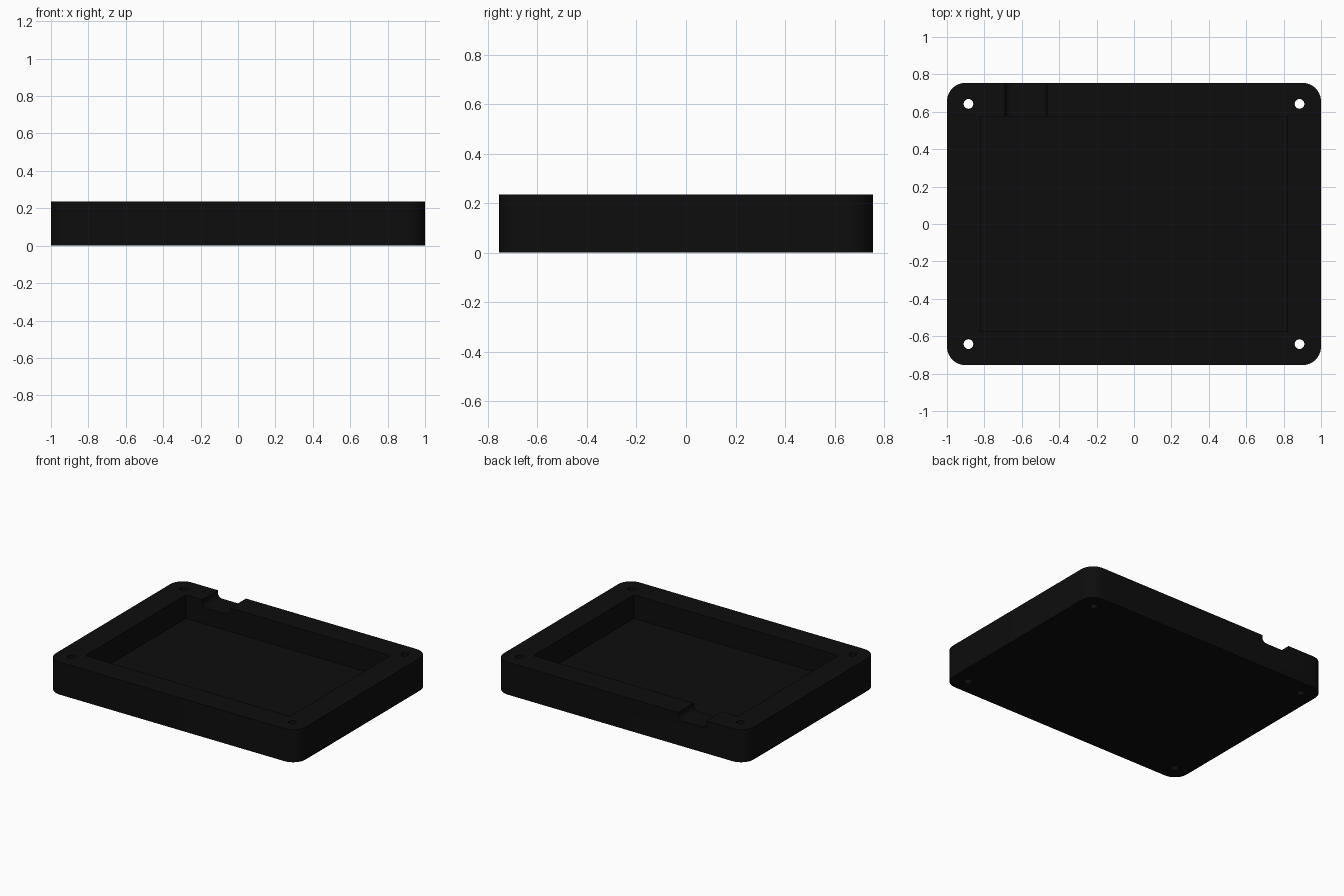
import bpy, bmesh, math

if "Cube" in bpy.data.objects:
    bpy.data.objects.remove(bpy.data.objects["Cube"])

W, D, H = 1.0, 0.755, 0.235      # half width, half depth, height
FLOOR = 0.065                    # floor thickness

black = bpy.data.materials.new("matte black")
black.diffuse_color = (0.004, 0.004, 0.004, 1)
black.use_nodes = True
black.node_tree.nodes["Principled BSDF"].inputs["Base Color"].default_value = black.diffuse_color


def rounded_rect(x0, x1, y0, y1, r, seg=10):
    """Outline of a rectangle with rounded corners."""
    pts = []
    for i, (cx, cy) in enumerate([(x1 - r, y1 - r), (x0 + r, y1 - r),
                                  (x0 + r, y0 + r), (x1 - r, y0 + r)]):
        for k in range(seg + 1):
            a = math.radians(90 * (i + k / seg))
            pts.append((cx + r * math.cos(a), cy + r * math.sin(a)))
    return pts


def prism(name, pts, lo, hi, along_y=False):
    """Extrude a 2D outline along z, or an x-z outline along y."""
    bm = bmesh.new()
    place = (lambda u, v, w: (u, w, v)) if along_y else (lambda u, v, w: (u, v, w))
    face = bm.faces.new([bm.verts.new(place(u, v, lo)) for u, v in pts])
    ext = bmesh.ops.extrude_face_region(bm, geom=[face])
    moved = [g for g in ext["geom"] if isinstance(g, bmesh.types.BMVert)]
    bmesh.ops.translate(bm, verts=moved, vec=place(0, 0, hi - lo))
    bmesh.ops.recalc_face_normals(bm, faces=bm.faces[:])
    mesh = bpy.data.meshes.new(name)
    bm.to_mesh(mesh)
    bm.free()
    mesh.materials.append(black)
    ob = bpy.data.objects.new(name, mesh)
    bpy.context.collection.objects.link(ob)
    return ob


# Outer block with rounded vertical corners
tray = prism("enclosure_tray", rounded_rect(-W, W, -D, D, 0.1), 0, H)

# Main cavity
cx, cy = 0.82, 0.575
cutters = [prism("cavity_cutter", [(-cx, -cy), (cx, -cy), (cx, cy), (-cx, cy)],
                 FLOOR, H + 0.1)]

# Cable notch through the back wall, with rounded lower corners
cutters.append(prism("notch_cutter",
                     rounded_rect(-0.69, -0.465, H - 0.052, H + 0.1, 0.035, 6),
                     0.5, D + 0.1, along_y=True))

# Screw holes in the four corners
for sx in (-1, 1):
    for sy in (-1, 1):
        x, y, r = sx * 0.885, sy * 0.642, 0.026
        ring = [(x + r * math.cos(a * math.tau / 24), y + r * math.sin(a * math.tau / 24))
                for a in range(24)]
        cutters.append(prism("screw_hole_cutter", ring, -0.1, H + 0.1))

# Cut everything out and remove the cutters
bpy.context.view_layer.objects.active = tray
for c in cutters:
    mod = tray.modifiers.new("cut", 'BOOLEAN')
    mod.operation, mod.solver, mod.object = 'DIFFERENCE', 'EXACT', c
    bpy.ops.object.modifier_apply(modifier=mod.name)
    bpy.data.objects.remove(c)

# Smooth corners, sharp edges
tray.select_set(True)
bpy.ops.object.shade_smooth_by_angle(angle=math.radians(30))
